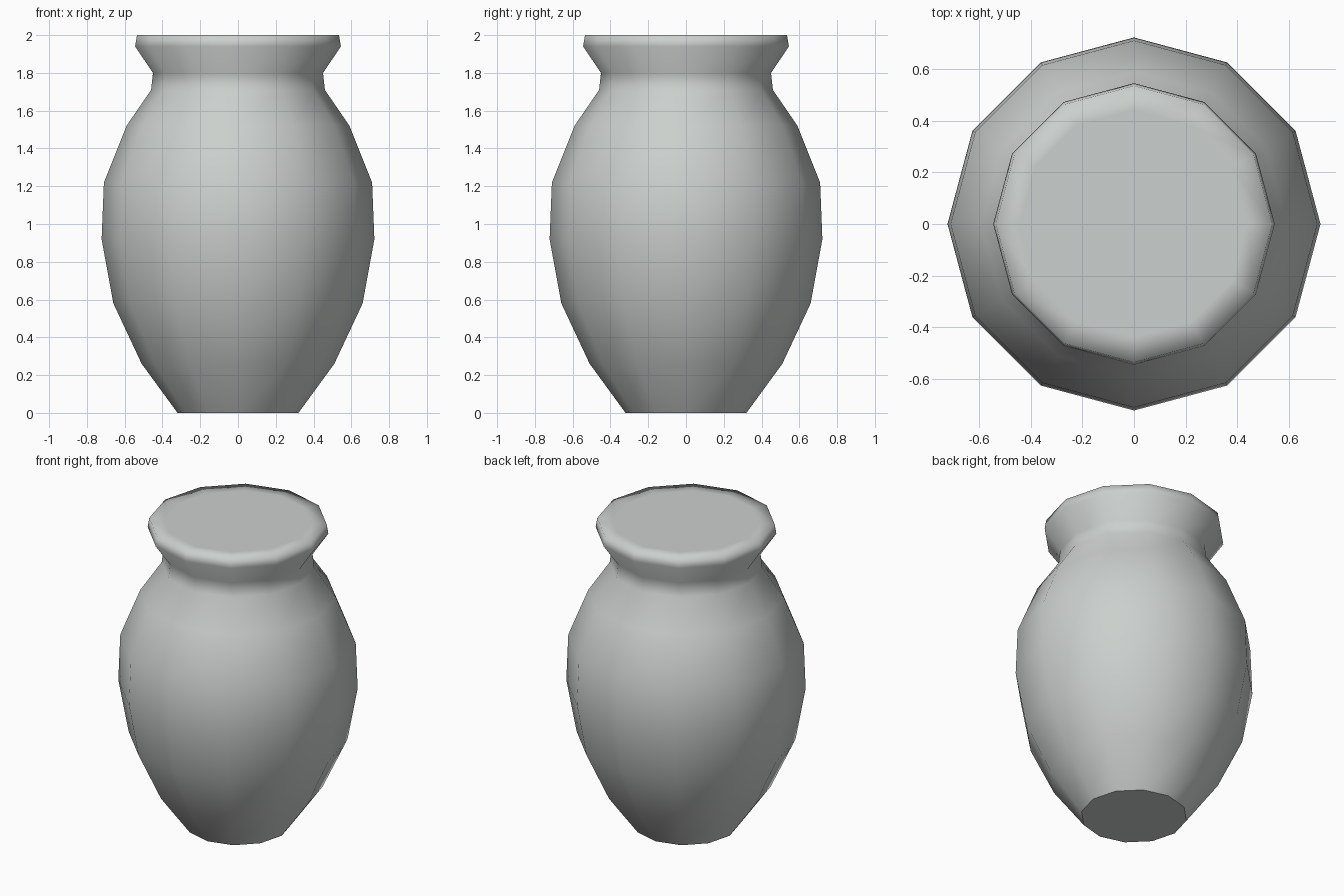
import bpy, bmesh, math

cube = bpy.data.objects.get("Cube")
if cube:
    bpy.data.objects.remove(cube)

SIDES = 12

# Glazed clay colour
clay = bpy.data.materials.new("pale_grey_clay")
clay.use_nodes = True
colour = (0.60, 0.63, 0.61, 1)
clay.diffuse_color = colour
clay.node_tree.nodes["Principled BSDF"].inputs["Base Color"].default_value = colour

# Half profile from foot to flat lid: radius, height
profile = [(0.32, 0), (0.51, 0.26), (0.66, 0.58), (0.722, 0.92), (0.71, 1.22),
           (0.59, 1.52), (0.46, 1.71), (0.45, 1.80), (0.545, 1.94),
           (0.535, 2.0), (0.44, 2.0)]

# Revolve the profile
bm = bmesh.new()
points = [bm.verts.new((r, 0, z)) for r, z in profile]
edges = [bm.edges.new(pair) for pair in zip(points, points[1:])]
bmesh.ops.spin(bm, geom=points + edges, cent=(0, 0, 0), axis=(0, 0, 1),
               angle=math.tau, steps=SIDES)
bmesh.ops.remove_doubles(bm, verts=bm.verts[:], dist=0.001)

# Close the foot and the lid
bmesh.ops.holes_fill(bm, edges=[e for e in bm.edges if e.is_boundary], sides=SIDES)
bmesh.ops.recalc_face_normals(bm, faces=bm.faces[:])

# Smooth all round, with a crisp edge at the foot
for face in bm.faces:
    face.smooth = True
for edge in bm.edges:
    edge.smooth = not all(v.co.z < 0.01 for v in edge.verts)

mesh = bpy.data.meshes.new("vase")
bm.to_mesh(mesh)
bm.free()
mesh.materials.append(clay)
vase = bpy.data.objects.new("vase", mesh)
bpy.context.collection.objects.link(vase)
